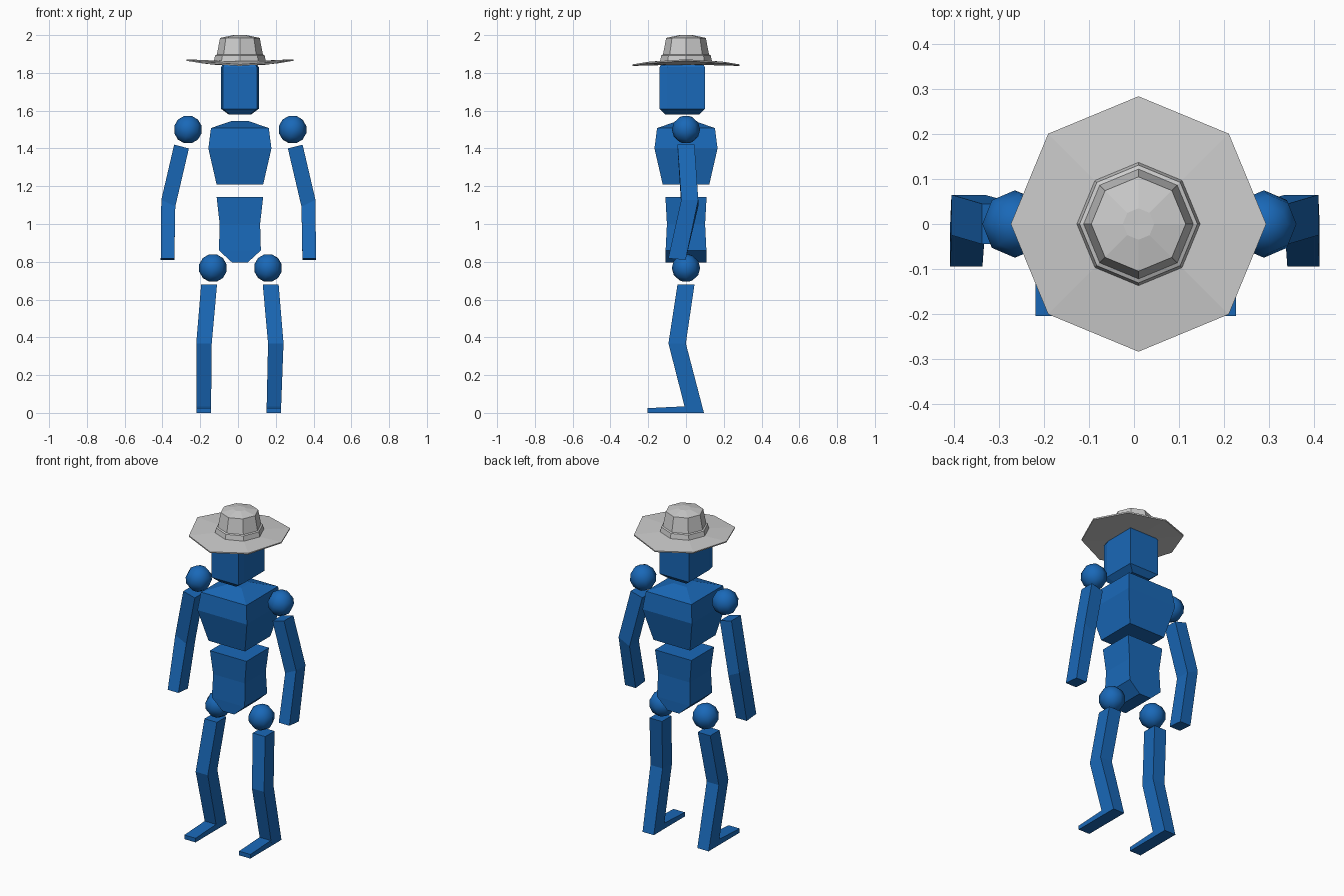
import bpy, bmesh
from math import sin, cos, tau, pi
from mathutils import Matrix

if "Cube" in bpy.data.objects:
    bpy.data.objects.remove(bpy.data.objects["Cube"])

blue = bpy.data.materials.new("blue")
blue.diffuse_color = (0.01, 0.14, 0.48, 1)
blue.use_nodes = True
blue.node_tree.nodes["Principled BSDF"].inputs["Base Color"].default_value = blue.diffuse_color
CX = 0.01  # the body sits slightly to the right of the axis


def finish(name, bm, mat=None):
    bmesh.ops.recalc_face_normals(bm, faces=bm.faces)
    me = bpy.data.meshes.new(name)
    bm.to_mesh(me)
    bm.free()
    ob = bpy.data.objects.new(name, me)
    bpy.context.collection.objects.link(ob)
    if mat:
        me.materials.append(mat)
    return ob


def loft(name, rings, mat=blue):
    """Skin a list of equal-length point rings and cap both ends."""
    bm = bmesh.new()
    loops = [[bm.verts.new(p) for p in r] for r in rings]
    n = len(loops[0])
    for a, b in zip(loops, loops[1:]):
        for i in range(n):
            j = (i + 1) % n
            bm.faces.new((a[i], a[j], b[j], b[i]))
    bm.faces.new(loops[0])
    bm.faces.new(loops[-1])
    return finish(name, bm, mat)


def rect(x, y, z, hx, hy, tx=0, ty=0):
    """Rectangle round a centre, tilted by tx along x and ty along y."""
    return [(x + a * hx, y + b * hy, z + a * tx + b * ty)
            for a, b in ((-1, -1), (1, -1), (1, 1), (-1, 1))]


def ball(name, x, z):
    bm = bmesh.new()
    bmesh.ops.create_uvsphere(bm, u_segments=8, v_segments=6, radius=0.075,
                              matrix=Matrix.Translation((x, 0, z)) @ Matrix.Rotation(pi / 12, 4, 'Y'))
    for f in bm.faces:
        f.smooth = True
    finish(name, bm, blue)


# Head: box with chamfered front edges and a tapered chin
def head_ring(z, sx, sy):
    pts = ((-0.1, 0.12), (-0.1, -0.08), (-0.09, -0.12),
           (0.09, -0.12), (0.1, -0.08), (0.1, 0.12))
    return [(CX + x * sx, -0.02 + y * sy, z) for x, y in pts]


loft("head", [head_ring(1.58, 0.6, 0.75), head_ring(1.61, 1, 1),
              head_ring(1.83, 1, 1), head_ring(1.842, 0.93, 0.95)])

# Torso
loft("chest", [rect(CX, 0, z, h, h) for z, h in
               ((1.208, 0.123), (1.40, 0.167), (1.508, 0.153), (1.545, 0.045))])
loft("abdomen", [rect(CX, 0, z, hx, hy) for z, hx, hy in
                 ((0.795, 0.04, 0.108), (0.86, 0.111, 0.108),
                  (1.0, 0.107, 0.101), (1.142, 0.123, 0.109))])

# Limbs and joints, mirrored left and right
for side, s in (("left", -1), ("right", 1)):
    ball(side + "_shoulder", 0.012 + s * 0.277, 1.5)
    ball(side + "_hip", 0.013 + s * 0.146, 0.767)
    ox = 0.002
    loft(side + "_arm", [
        rect(ox + s * 0.301, 0, 1.41, 0.039, 0.045, s * 0.01),
        rect(ox + s * 0.371, 0.02, 1.11, 0.037, 0.045, s * 0.018),
        rect(ox + s * 0.375, -0.048, 0.814, 0.036, 0.046, 0, -0.004)])
    loft(side + "_leg", [
        rect(CX + s * 0.163, 0, 0.68, 0.042, 0.045),
        rect(CX + s * 0.190, -0.047, 0.368, 0.041, 0.046),
        rect(0.004 + s * 0.185, 0.048, 0.0, 0.038, 0.047)])
    # Foot: thin wedge reaching forward
    fx = 0.004 + s * 0.185
    loft(side + "_foot", [
        [(fx - 0.038, y, 0), (fx + 0.038, y, 0), (fx + 0.038, y, h), (fx - 0.038, y, h)]
        for y, h in ((-0.205, 0.025), (0.02, 0.036))])


# Hat: eight-sided, brim curled up at the sides
def hat_ring(r, z, curl=0):
    return [(CX + r * cos(a), r * sin(a), z + curl * cos(a) ** 2)
            for a in (i * tau / 8 for i in range(8))]


loft("hat", [hat_ring(0.125, 1.842), hat_ring(0.283, 1.837, 0.027),
             hat_ring(0.284, 1.845, 0.027), hat_ring(0.137, 1.864),
             hat_ring(0.131, 1.893), hat_ring(0.122, 1.897),
             hat_ring(0.105, 1.985), hat_ring(0.035, 2.0)], None)
